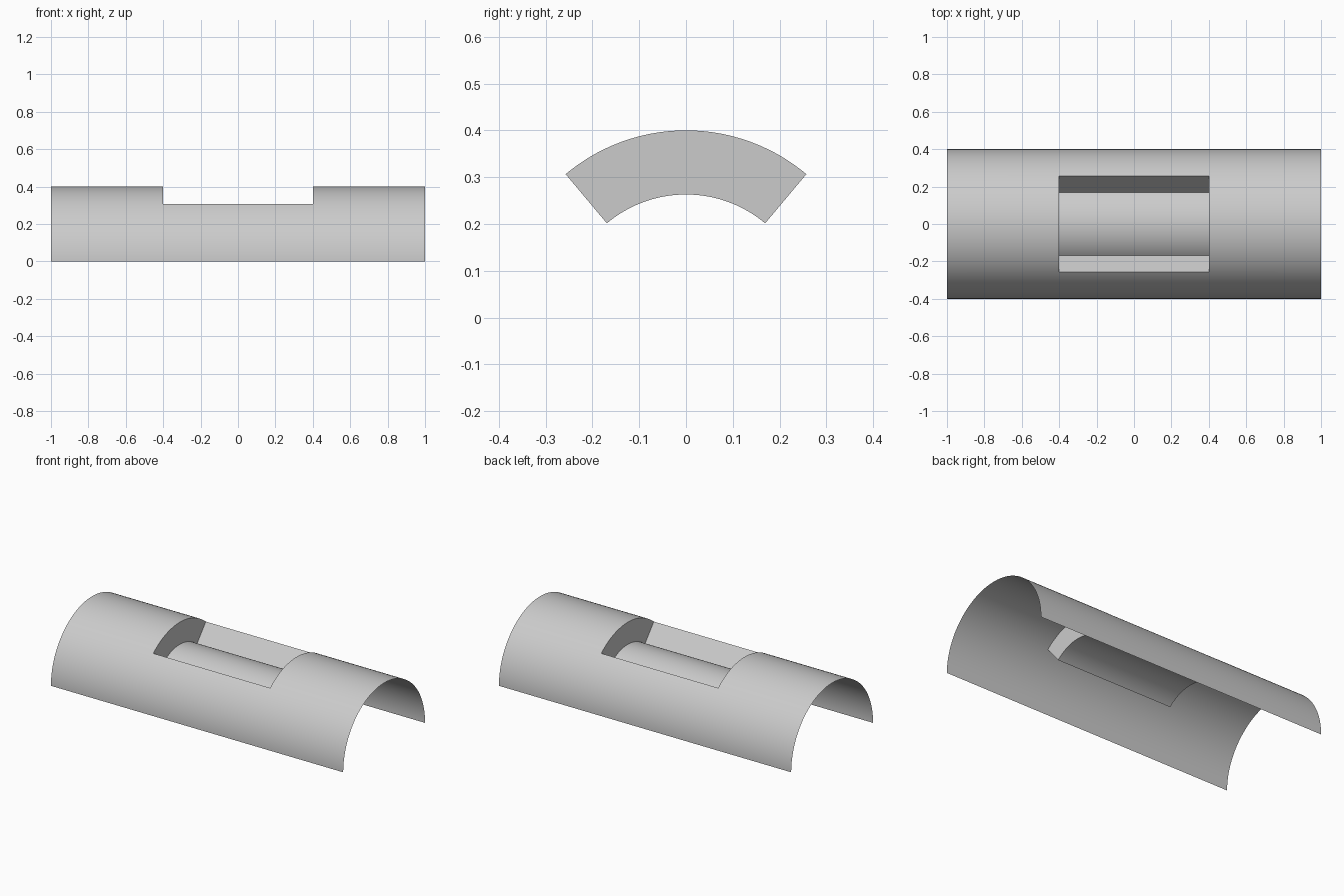
import bpy
import bmesh
from math import radians, sin, cos

cube = bpy.data.objects.get("Cube")
if cube:
    bpy.data.objects.remove(cube, do_unlink=True)

OUTER, FLOOR = 0.4, 0.263       # shell radius and pocket floor radius
HALF_ANGLE = 40                 # pocket half opening, in degrees from the top
STEP = 2
STATIONS = (-1, -0.4, 0.4, 1)   # shell ends and pocket ends along x

grey = bpy.data.materials.new("plain grey")
grey.use_nodes = True
colour = (0.6, 0.6, 0.6, 1)
grey.diffuse_color = colour
grey.node_tree.nodes["Principled BSDF"].inputs["Base Color"].default_value = colour

# Half-round open shell, swept from the front edge to the back edge
bm = bmesh.new()
angles = range(-90, 91, STEP)
rows = [[bm.verts.new((x, OUTER * sin(radians(a)), OUTER * cos(radians(a))))
         for x in STATIONS] for a in angles]
pocket = []
for a, low, high in zip(angles, rows, rows[1:]):
    for i in range(len(STATIONS) - 1):
        face = bm.faces.new((low[i], low[i + 1], high[i + 1], high[i]))
        if i == 1 and -HALF_ANGLE <= a < HALF_ANGLE:
            pocket.append(face)

# Pocket sunk into the top, with radial sides and a concentric floor
sunk = bmesh.ops.extrude_face_region(bm, geom=pocket)["geom"]
for v in sunk:
    if isinstance(v, bmesh.types.BMVert):
        v.co.y *= FLOOR / OUTER
        v.co.z *= FLOOR / OUTER
leftover = [f for f in pocket if f.is_valid]
if leftover:
    bmesh.ops.delete(bm, geom=leftover, context='FACES')

mesh = bpy.data.meshes.new("half_round_shell")
bm.to_mesh(mesh)
bm.free()
mesh.materials.append(grey)
shell = bpy.data.objects.new("half_round_shell", mesh)
bpy.context.collection.objects.link(shell)

# Smooth curves with crisp pocket edges
bpy.ops.object.select_all(action='DESELECT')
shell.select_set(True)
bpy.context.view_layer.objects.active = shell
bpy.ops.object.shade_smooth_by_angle(angle=radians(30))
